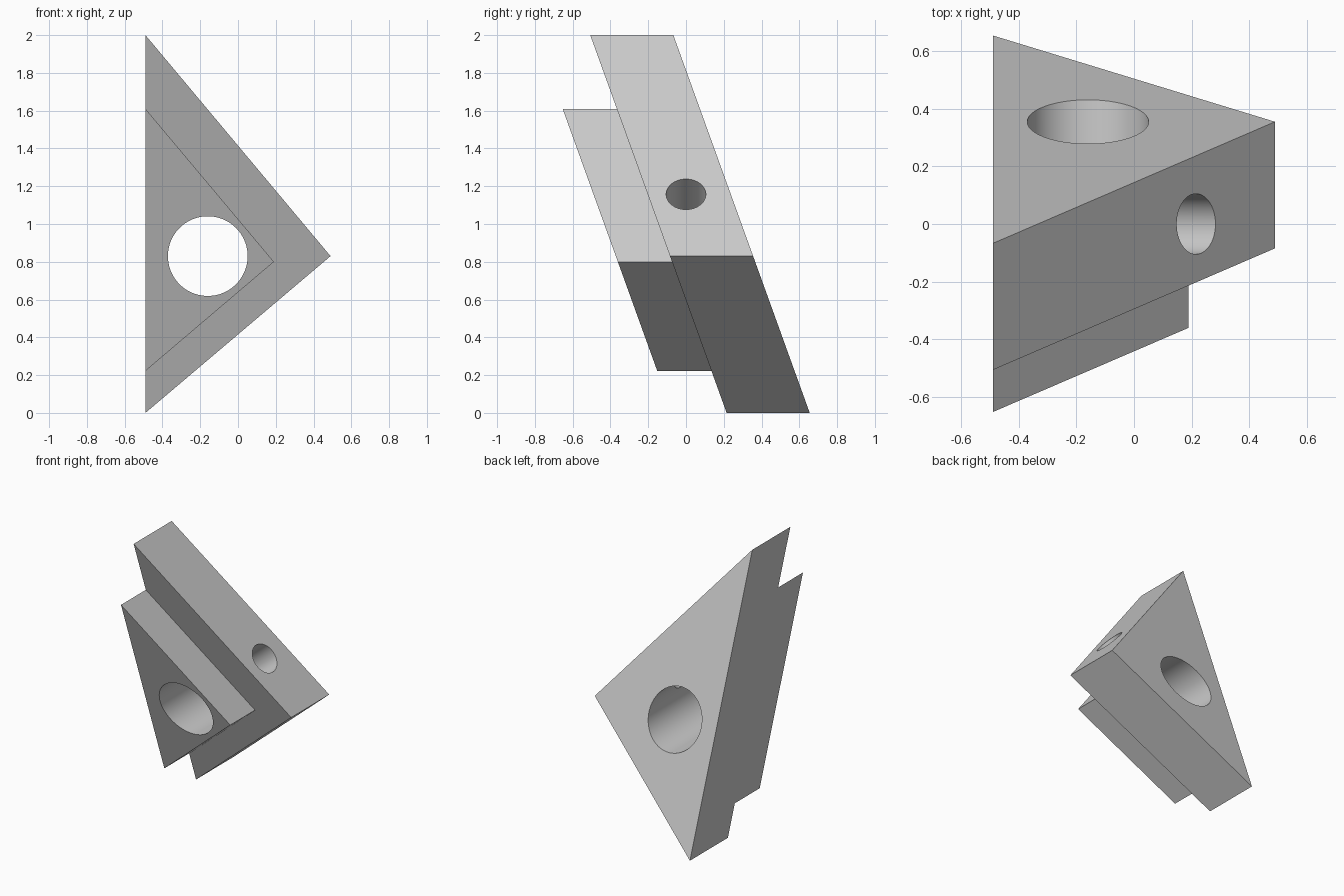
import bpy
import bmesh
import math
from mathutils import Vector

cube = bpy.data.objects.get("Cube")
if cube:
    bpy.data.objects.remove(cube, do_unlink=True)

grey = bpy.data.materials.new("plain_grey")
grey.use_nodes = True
colour = (0.6, 0.6, 0.6, 1)
grey.diffuse_color = colour
grey.node_tree.nodes["Principled BSDF"].inputs["Base Color"].default_value = colour

LEAN = -0.361  # y shift per unit of height
LARGE = [(-0.49, 2.0), (0.49, 0.83), (-0.49, 0.0)]    # x, z outlines
SMALL = [(-0.49, 1.61), (0.19, 0.80), (-0.49, 0.222)]
BACK, STEP, FRONT = 0.655, 0.215, -0.072               # y at floor level

# Leaning wedge with a smaller triangular step on its front
bm = bmesh.new()


def ring(outline, y):
    return [bm.verts.new((x, y + LEAN * z, z)) for x, z in outline]


back = ring(LARGE, BACK)
ledge = ring(LARGE, STEP)
inner = ring(SMALL, STEP)
front = ring(SMALL, FRONT)
bm.faces.new(back)
bm.faces.new(front)
bm.faces.new(ledge + inner[::-1])
for near, far in ((ledge, back), (front, inner)):
    for i in range(2):
        bm.faces.new((near[i], near[i + 1], far[i + 1], far[i]))
# Flush stepped side
bm.faces.new((back[0], ledge[0], inner[0], front[0],
              front[2], inner[2], ledge[2], back[2]))
bmesh.ops.recalc_face_normals(bm, faces=bm.faces)
mesh = bpy.data.meshes.new("stepped_wedge")
bm.to_mesh(mesh)
bm.free()
mesh.materials.append(grey)
wedge = bpy.data.objects.new("stepped_wedge", mesh)
bpy.context.collection.objects.link(wedge)


def drill(name, start, end, radius):
    """Cut a round hole running from start to end."""
    start, end = Vector(start), Vector(end)
    axis = end - start
    bpy.ops.mesh.primitive_cylinder_add(vertices=96, radius=radius,
                                        depth=axis.length, location=(start + end) / 2)
    cutter = bpy.context.object
    cutter.name = name
    cutter.hide_render = True
    cutter.rotation_euler = axis.to_track_quat("Z", "Y").to_euler()
    cutter.data.materials.append(grey)
    cut = wedge.modifiers.new(name, "BOOLEAN")
    cut.operation = "DIFFERENCE"
    cut.solver = "EXACT"
    cut.object = cutter
    bpy.context.view_layer.objects.active = wedge
    bpy.ops.object.modifier_apply(modifier=name)
    bpy.data.objects.remove(cutter, do_unlink=True)


# Main through hole, then the side hole meeting it square to the upper slope
drill("main_hole", (-0.16, -2, 0.83), (-0.16, 2, 0.83), 0.211)
slope = Vector((LARGE[0][1] - LARGE[1][1], 0, LARGE[1][0] - LARGE[0][0])).normalized()
mouth = Vector((0.214, 0, 1.156))
drill("side_hole", mouth + slope * 0.3, mouth - slope * 0.46, 0.105)

bpy.ops.object.select_all(action="DESELECT")
wedge.select_set(True)
bpy.context.view_layer.objects.active = wedge
bpy.ops.object.shade_smooth_by_angle(angle=math.radians(30))
